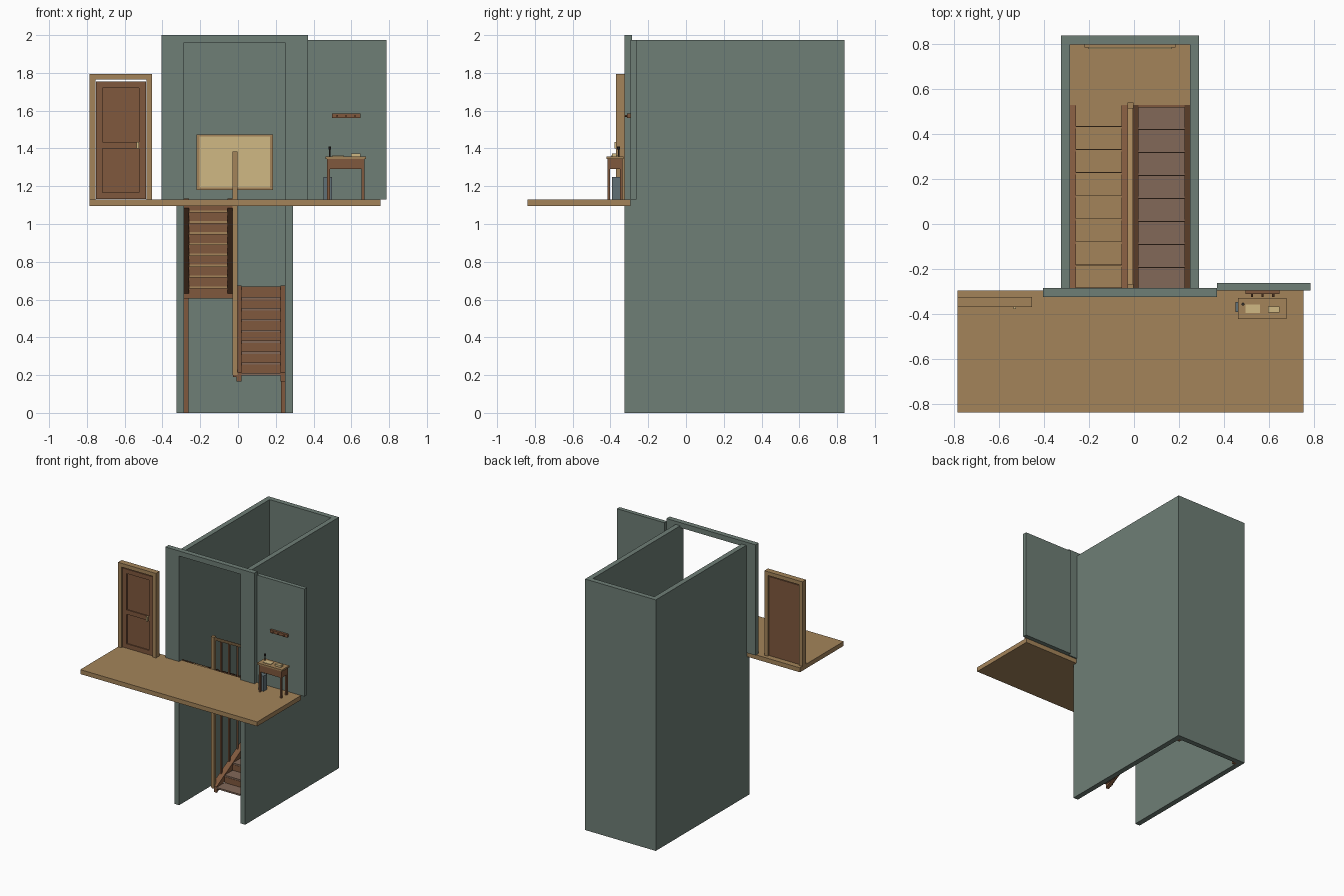
import bpy, bmesh

cube = bpy.data.objects.get("Cube")
if cube:
    bpy.data.objects.remove(cube, do_unlink=True)


def material(name, *rgb):
    col = [(c / 255 / 12.92 if c < 10 else ((c / 255 + 0.055) / 1.055) ** 2.4) for c in rgb] + [1]
    m = bpy.data.materials.new(name)
    m.use_nodes = True
    m.diffuse_color = col
    m.node_tree.nodes["Principled BSDF"].inputs["Base Color"].default_value = col
    return m


WALL = material("grey_green_plaster", 110, 126, 118)
TAN = material("light_oak", 164, 132, 90)
BROWN = material("brown_wood", 128, 88, 61)
TREAD = material("worn_tread", 130, 104, 88)
CREAM = material("cream_paper", 208, 184, 132)
DARK = material("dark_metal", 52, 46, 42)
BIN = material("blue_grey_metal", 96, 112, 118)


def mesh_object(name, bm, mat):
    bmesh.ops.recalc_face_normals(bm, faces=bm.faces)
    me = bpy.data.meshes.new(name)
    bm.to_mesh(me)
    bm.free()
    me.materials.append(mat)
    ob = bpy.data.objects.new(name, me)
    bpy.context.collection.objects.link(ob)
    return ob


def box(name, x, y, z, mat):
    """Box from (min, max) pairs on each axis."""
    bm = bmesh.new()
    bmesh.ops.create_cube(bm, size=1)
    for v in bm.verts:
        v.co = [r[0] if c < 0 else r[1] for c, r in zip(v.co, (x, y, z))]
    return mesh_object(name, bm, mat)


def extrude_x(name, x, profile, mat):
    """Prism along x from a (y, z) outline."""
    bm = bmesh.new()
    face = bm.faces.new([bm.verts.new((x[0], y, z)) for y, z in profile])
    new = bmesh.ops.extrude_face_region(bm, geom=[face])["geom"]
    bmesh.ops.translate(bm, vec=(x[1] - x[0], 0, 0),
                        verts=[g for g in new if isinstance(g, bmesh.types.BMVert)])
    return mesh_object(name, bm, mat)


def extrude_y(name, y, profile, mat):
    """Prism along y from an (x, z) outline."""
    bm = bmesh.new()
    face = bm.faces.new([bm.verts.new((x, y[0], z)) for x, z in profile])
    new = bmesh.ops.extrude_face_region(bm, geom=[face])["geom"]
    bmesh.ops.translate(bm, vec=(0, y[1] - y[0], 0),
                        verts=[g for g in new if isinstance(g, bmesh.types.BMVert)])
    return mesh_object(name, bm, mat)


def cylinder(name, loc, radius, depth, mat, rot=(0, 0, 0)):
    bpy.ops.mesh.primitive_cylinder_add(vertices=10, radius=radius, depth=depth,
                                        location=loc, rotation=rot)
    ob = bpy.context.object
    ob.name = name
    ob.data.materials.append(mat)
    return ob


# Levels and stair proportions
FLOOR, LANDING = 1.13, 0.67
FRONT, REAR = -0.29, 0.53
STEPS = 8
RISE = (FLOOR - LANDING) / STEPS
RUN = (REAR - FRONT) / STEPS
L, R = -0.285, 0.25

# Stairwell shaft, open at front, top and bottom
box("shaft_right_wall", (L - 0.04, L), (-0.325, 0.84), (0, 1.975), WALL)
box("shaft_left_wall", (R, R + 0.04), (-0.325, 0.84), (0, 1.975), WALL)
box("shaft_back_wall", (L, R), (0.80, 0.84), (0, 1.975), WALL)

# Front wall with a tall doorway, and the side wall beside it
extrude_y("doorway_wall", (-0.325, -0.285),
          [(-0.405, FLOOR), (L, FLOOR), (L, 1.96), (R, 1.96), (R, FLOOR),
           (0.37, FLOOR), (0.37, 2), (-0.405, 2)], WALL)
box("side_wall", (0.37, 0.785), (-0.295, -0.262), (FLOOR, 1.975), WALL)

# Upper floor and half landing
box("upper_floor", (-0.785, 0.755), (-0.84, -0.295), (1.095, FLOOR), TAN)
box("landing", (L, R), (REAR, 0.80), (LANDING - 0.03, LANDING), TAN)
box("landing_beam", (L, R), (REAR - 0.012, REAR + 0.012), (0.605, LANDING - 0.001), BROWN)
for side, x in (("right", L), ("left", R - 0.022)):
    box(f"landing_post_{side}", (x, x + 0.022), (0.775, 0.8), (0, 0.64), BROWN)


# Two flights: the upper drops to the rear, the lower drops to the front
def flight(name, x, y0, direction, top, tread_mat):
    for k in range(1, STEPS + 1):
        a = y0 + direction * RUN * (k - 1)
        b = a + direction * (RUN + 0.006)
        z = top - RISE * k
        box(f"{name}_tread_{k}", x, sorted((a, b)), (z - 0.012, z), tread_mat)
        box(f"{name}_riser_{k}", x, sorted((a, a + direction * 0.008)),
            (z - 0.012, z + RISE - 0.012), BROWN)
    y1 = y0 + direction * RUN * STEPS
    end = top - RISE * STEPS
    for i, xs in enumerate(((x[0] - 0.026, x[0]), (x[1], x[1] + 0.026))):
        extrude_x(f"{name}_stringer_{i + 1}", xs,
                  [(y0, top - 0.045), (y0, top + 0.005),
                   (y1, end + 0.005), (y1, end - 0.045)], BROWN)


flight("upper_flight", (-0.259, -0.056), FRONT, 1, FLOOR, TAN)
flight("lower_flight", (0.019, 0.224), REAR, -1, LANDING, TREAD)

# Newels, sloping handrail and balusters between the flights
box("front_newel", (-0.03, -0.003), (-0.295, -0.268), (0.2, 1.385), TAN)
box("rear_newel", (-0.03, -0.003), (0.515, 0.542), (0.605, 0.95), TAN)
extrude_x("handrail", (-0.028, -0.005),
          [(-0.28, 1.355), (-0.28, 1.38), (REAR, 0.925), (REAR, 0.9)], TAN)
for k in range(1, STEPS):
    y = FRONT + RUN * k
    box(f"baluster_{k}", (-0.022, -0.01), (y - 0.006, y + 0.006),
        (0.19 + RISE * k, 1.365 - RISE * k), BROWN)
extrude_x("lower_rail", (-0.026, -0.007),
          [(FRONT, 0.19), (FRONT, 0.215), (REAR, 0.675), (REAR, 0.65)], BROWN)

# Framed board on the rear wall
box("board_frame", (-0.22, 0.185), (0.785, 0.80), (1.18, 1.475), TAN)
box("board_sheet", (-0.205, 0.17), (0.78, 0.787), (1.193, 1.462), CREAM)

# Door in a free-standing frame
extrude_y("door_frame", (-0.37, -0.325),
          [(-0.785, FLOOR), (-0.755, FLOOR), (-0.755, 1.765), (-0.485, 1.765),
           (-0.485, FLOOR), (-0.455, FLOOR), (-0.455, 1.795), (-0.785, 1.795)], TAN)
box("door_leaf", (-0.752, -0.488), (-0.352, -0.334), (FLOOR + 0.003, 1.755), BROWN)
for i, x in enumerate((-0.752, -0.523)):
    box(f"door_stile_{i + 1}", (x, x + 0.035), (-0.36, -0.351), (FLOOR + 0.003, 1.755), BROWN)
for i, z in enumerate((FLOOR + 0.003, 1.4, 1.72)):
    box(f"door_rail_{i + 1}", (-0.717, -0.523), (-0.36, -0.351), (z, z + 0.035), BROWN)
box("door_handle", (-0.537, -0.525), (-0.378, -0.36), (1.4, 1.435), CREAM)

# Writing desk and the things on it
box("desk_top", (0.463, 0.678), (-0.422, -0.33), (1.345, 1.358), TAN)
box("desk_drawer_box", (0.472, 0.669), (-0.416, -0.336), (1.29, 1.345), BROWN)
for x in (0.472, 0.655):
    for y in (-0.416, -0.35):
        box("desk_leg", (x, x + 0.014), (y, y + 0.014), (FLOOR, 1.29), BROWN)
box("paper_sheet", (0.497, 0.56), (-0.397, -0.358), (1.358, 1.362), CREAM)
box("paper_stack", (0.597, 0.648), (-0.393, -0.367), (1.358, 1.373), CREAM)
cylinder("pen_stand", (0.485, -0.357, 1.383), 0.004, 0.05, DARK)
cylinder("pen_stand_head", (0.485, -0.357, 1.402), 0.007, 0.014, DARK)
box("waste_bin", (0.453, 0.497), (-0.392, -0.347), (FLOOR, 1.25), BIN)

# Coat rack on the side wall
box("coat_rack", (0.497, 0.648), (-0.312, -0.295), (1.562, 1.585), BROWN)
for x in (0.525, 0.572, 0.62):
    cylinder("coat_peg", (x, -0.317, 1.572), 0.005, 0.018, BROWN, (1.5708, 0, 0))
